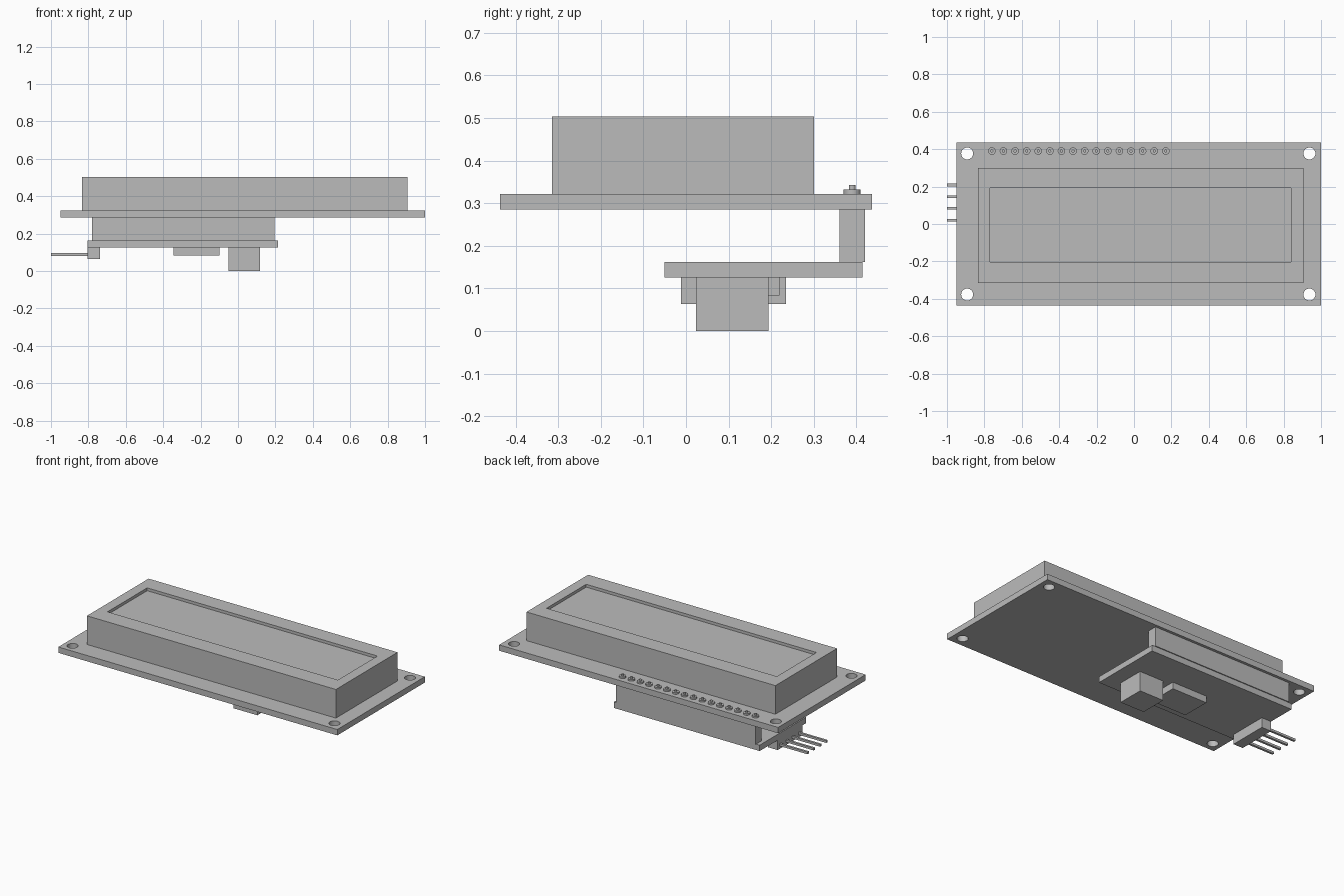
import bpy, bmesh
from mathutils import Vector

cube = bpy.data.objects.get("Cube")
if cube:
    bpy.data.objects.remove(cube, do_unlink=True)

# Single neutral finish
grey = bpy.data.materials.new("neutral grey")
grey.use_nodes = True
COLOUR = (0.5, 0.5, 0.5, 1)
grey.diffuse_color = COLOUR
grey.node_tree.nodes["Principled BSDF"].inputs["Base Color"].default_value = COLOUR


def finish(name, bm):
    mesh = bpy.data.meshes.new(name)
    bm.to_mesh(mesh)
    bm.free()
    mesh.materials.append(grey)
    obj = bpy.data.objects.new(name, mesh)
    bpy.context.collection.objects.link(obj)
    return obj


def box(name, x, y, z):
    """Box spanning the given (low, high) ranges."""
    bm = bmesh.new()
    bmesh.ops.create_cube(bm, size=1)
    spans = (x, y, z)
    bmesh.ops.scale(bm, vec=Vector([b - a for a, b in spans]), verts=bm.verts)
    bmesh.ops.translate(bm, vec=Vector([(a + b) / 2 for a, b in spans]), verts=bm.verts)
    return finish(name, bm)


def cylinder(name, x, y, radius, z, segments=24):
    bm = bmesh.new()
    bmesh.ops.create_cone(bm, cap_ends=True, segments=segments,
                          radius1=radius, radius2=radius, depth=z[1] - z[0])
    bmesh.ops.translate(bm, vec=(x, y, (z[0] + z[1]) / 2), verts=bm.verts)
    for f in bm.faces:
        f.smooth = len(f.verts) == 4
    for e in bm.edges:
        e.smooth = all(f.smooth for f in e.link_faces)
    return finish(name, bm)


def cut(target, cutter):
    mod = target.modifiers.new("cut", "BOOLEAN")
    mod.operation = "DIFFERENCE"
    mod.solver = "EXACT"
    mod.object = cutter
    cutter.hide_render = True
    cutter.hide_set(True)


BOARD_Z = (0.285, 0.322)
PACK_Z = (0.125, 0.162)

# Main circuit board with four mounting holes
board = box("main_board", (-0.95, 1.0), (-0.437, 0.437), BOARD_Z)
for x in (-0.892, 0.938):
    for y in (-0.377, 0.377):
        cut(board, cylinder("mounting_hole_cutter", x, y, 0.032, (0.2, 0.4), 32))

# Display housing with a recessed screen window
housing = box("display_housing", (-0.835, 0.905), (-0.315, 0.3), (BOARD_Z[1], 0.503))
cut(housing, box("window_cutter", (-0.77, 0.84), (-0.203, 0.193), (0.485, 0.6)))

# Row of soldered pins along the back edge
for i in range(16):
    x = -0.76 + i * 0.062
    cylinder("solder_ring", x, 0.39, 0.02, (BOARD_Z[1], 0.332))
    cylinder("solder_pin", x, 0.39, 0.008, (BOARD_Z[1], 0.342), 12)

# Header strip joining both boards
box("header_strip", (-0.78, 0.195), (0.36, 0.42), (PACK_Z[1], BOARD_Z[0]))

# Lower interface board and its components
box("interface_board", (-0.805, 0.215), (-0.05, 0.414), PACK_Z)
box("control_chip", (-0.345, -0.1), (0.037, 0.22), (0.083, PACK_Z[0]))
box("contrast_dial", (-0.05, 0.118), (0.024, 0.194), (0, PACK_Z[0]))
box("connector_block", (-0.805, -0.738), (-0.012, 0.235), (0.063, PACK_Z[0]))

# Four connector pins pointing out to the side
for i in range(4):
    y = 0.021 + i * 0.0625
    box("connector_pin", (-1.0, -0.8), (y - 0.007, y + 0.007), (0.081, 0.095))
